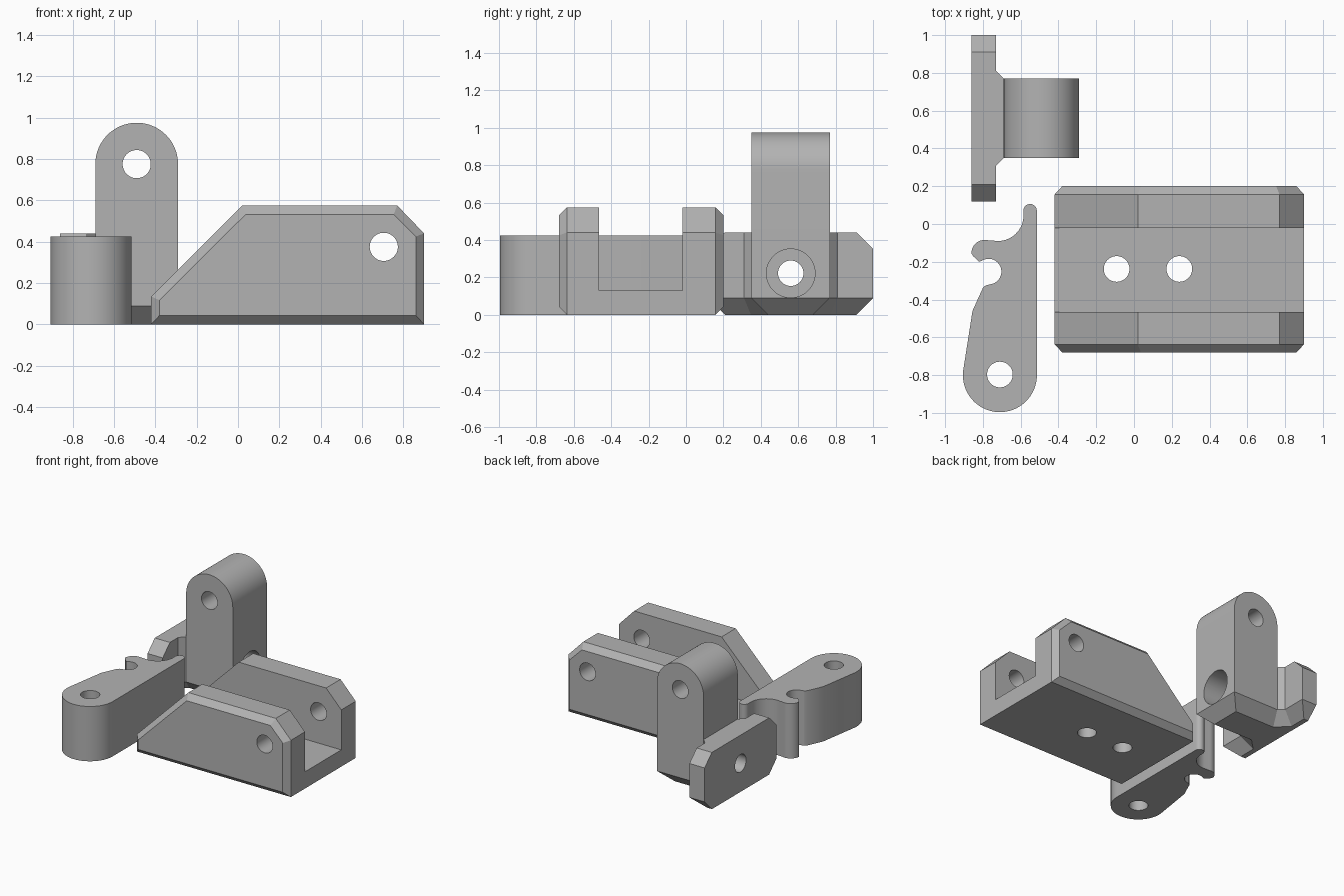
import bpy, bmesh, math
from mathutils import Vector

if "Cube" in bpy.data.objects:
    bpy.data.objects.remove(bpy.data.objects["Cube"])

grey = bpy.data.materials.new("mid grey")
grey.diffuse_color = (0.45, 0.45, 0.45, 1)
grey.use_nodes = True
grey.node_tree.nodes["Principled BSDF"].inputs["Base Color"].default_value = grey.diffuse_color


def loft(name, rings):
    """Solid through matching rings of 3D points, capped at both ends."""
    bm = bmesh.new()
    rows = [[bm.verts.new(p) for p in ring] for ring in rings]
    n = len(rows[0])
    for a, b in zip(rows, rows[1:]):
        for i in range(n):
            j = (i + 1) % n
            bm.faces.new((a[i], a[j], b[j], b[i]))
    bm.faces.new(rows[0][::-1])
    bm.faces.new(rows[-1])
    bmesh.ops.recalc_face_normals(bm, faces=bm.faces)
    me = bpy.data.meshes.new(name)
    bm.to_mesh(me)
    bm.free()
    me.materials.append(grey)
    ob = bpy.data.objects.new(name, me)
    bpy.context.collection.objects.link(ob)
    return ob


def arc(cx, cy, r, a0, a1, n=16):
    steps = [math.radians(a0 + (a1 - a0) * i / n) for i in range(n + 1)]
    return [(cx + r * math.cos(a), cy + r * math.sin(a)) for a in steps]


def along_x(pts, x):
    return [(x, y, z) for y, z in pts]


def along_y(pts, y):
    return [(x, y, z) for x, z in pts]


def along_z(pts, z):
    return [(x, y, z) for x, y in pts]


def rod(place, c, r, a, b):
    """Round cutter running from a to b along the axis of the place function."""
    circle = arc(*c, r, 0, 360, 48)[:-1]
    return loft("cutter", [place(circle, a), place(circle, b)])


def combine(ob, other, op):
    mod = ob.modifiers.new(op, 'BOOLEAN')
    mod.operation, mod.solver, mod.object = op, 'EXACT', other
    bpy.context.view_layer.objects.active = ob
    bpy.ops.object.modifier_apply(modifier=mod.name)
    bpy.data.objects.remove(other)


def smooth(ob):
    bpy.ops.object.select_all(action='DESELECT')
    ob.select_set(True)
    bpy.context.view_layer.objects.active = ob
    bpy.ops.object.shade_smooth_by_angle(angle=math.radians(25))


# Channel bracket: bevelled side profile lofted across y
full = [(-.42, 0), (.90, 0), (.90, .44), (.77, .575), (.02, .575), (-.42, .135)]
inset = [(-.38, .043), (.86, .043), (.86, .425), (.753, .532), (.037, .532), (-.38, .117)]
bracket = loft("channel_bracket", [along_y(inset, -.68), along_y(full, -.637),
                                   along_y(full, .157), along_y(inset, .20)])
slot = [(-.465, .13), (-.02, .13), (-.02, 1), (-.465, 1)]
combine(bracket, loft("cutter", [along_x(slot, -1), along_x(slot, 1.2)]), 'DIFFERENCE')
combine(bracket, rod(along_y, (.705, .375), .068, -1, 1), 'DIFFERENCE')   # pivot hole
for x in (-.092, .24):                                                   # mounting holes
    combine(bracket, rod(along_z, (x, -.238), .068, -.5, .5), 'DIFFERENCE')
smooth(bracket)

# Hooked lever: flat outline with eye, notch and pointed finger
outline = (arc(-.71, -.80, .196, 174, 360, 32)
           + arc(-.55, .07, .036, 0, 180, 10)
           + arc(-.72, .045, .135, 5, -100)
           + arc(-.79, -.155, .071, 75, 180, 10)
           + [(-.85, -.172), (-.82, -.20)]
           + arc(-.77, -.252, .068, 125, -85)
           + [(-.785, -.325), (-.80, -.338), (-.855, -.46)])
lever = loft("hooked_lever", [along_z(outline, 0), along_z(outline, .425)])
combine(lever, rod(along_z, (-.71, -.797), .068, -.5, 1), 'DIFFERENCE')
smooth(lever)

# Post base: footprint with end plate, flared neck and sloping underside
foot = [(-.86, .12), (-.73, .12), (-.73, .31), (-.69, .35), (-.29, .35),
        (-.29, .77), (-.69, .77), (-.73, .81), (-.73, 1), (-.86, 1)]
under = [(-.86, .21), (-.82, .21), (-.82, .347), (-.727, .44), (-.38, .44),
         (-.38, .68), (-.727, .68), (-.82, .773), (-.82, .91), (-.86, .91)]
post = loft("pivot_post", [along_z(under, 0), along_z(foot, .09), along_z(foot, .44)])

# Cut the upper plate corners
for y0, y1 in ((.12, .21), (1, .91)):
    out = y0 + (y0 - y1)
    tri = [(out, .265), (out, .6), (y1 - (y0 - y1), .53)]
    combine(post, loft("cutter", [along_x(tri, -1), along_x(tri, -.5)]), 'DIFFERENCE')

# Round-topped tower
tower = [(-.69, .3), (-.29, .3)] + arc(-.49, .775, .20, 0, 180, 40)
combine(post, loft("tower", [along_y(tower, .35), along_y(tower, .77)]), 'UNION')

# Pivot hole, bolt hole and counterbore
combine(post, rod(along_y, (-.49, .775), .068, 0, 1.2), 'DIFFERENCE')
combine(post, rod(along_x, (.56, .222), .068, -1, 0), 'DIFFERENCE')
combine(post, rod(along_x, (.56, .222), .13, -.49, 0), 'DIFFERENCE')
smooth(post)
